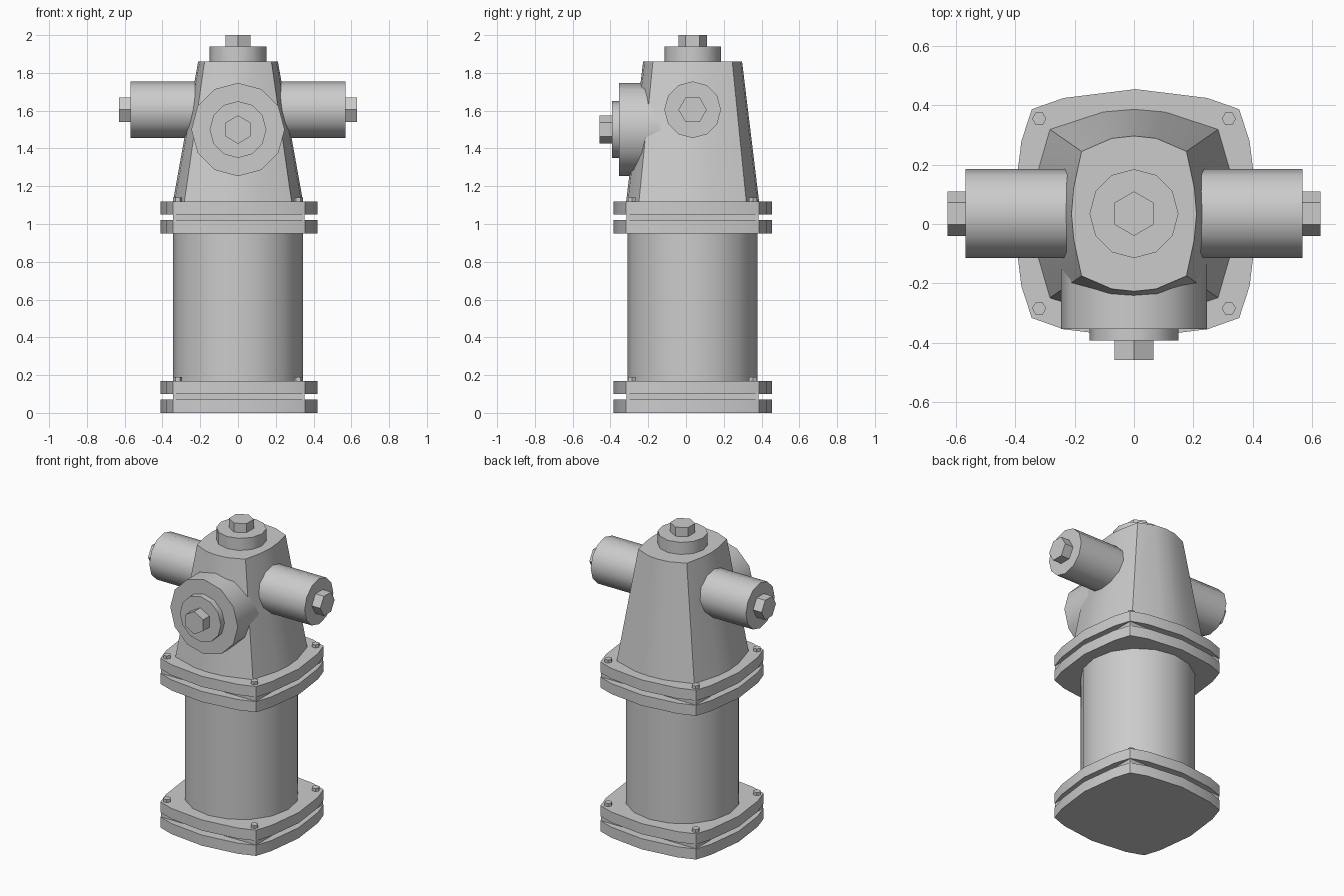
import bpy, bmesh, math
from mathutils import Matrix, Vector

old = bpy.data.objects.get("Cube")
if old:
    bpy.data.objects.remove(old, do_unlink=True)

CY = 0.035  # depth of the main axis

grey = bpy.data.materials.new("cast_grey")
grey.use_nodes = True
grey.diffuse_color = (0.6, 0.6, 0.6, 1)
grey.node_tree.nodes["Principled BSDF"].inputs["Base Color"].default_value = (0.6, 0.6, 0.6, 1)


def finish(name, bm):
    bmesh.ops.recalc_face_normals(bm, faces=bm.faces)
    mesh = bpy.data.meshes.new(name)
    bm.to_mesh(mesh)
    bm.free()
    mesh.materials.append(grey)
    obj = bpy.data.objects.new(name, mesh)
    bpy.context.collection.objects.link(obj)
    bpy.ops.object.select_all(action='DESELECT')
    obj.select_set(True)
    bpy.context.view_layer.objects.active = obj
    bpy.ops.object.shade_smooth_by_angle(angle=math.radians(31))
    return obj


def prism(name, start, end, radius, sides, turn=0.0):
    """Regular prism between two points."""
    a, b = Vector(start), Vector(end)
    axis = b - a
    rot = Matrix.Identity(4)
    if abs(axis.x) > 0:
        rot = Matrix.Rotation(math.copysign(math.pi / 2, axis.x), 4, 'Y')
    elif abs(axis.y) > 0:
        rot = Matrix.Rotation(-math.copysign(math.pi / 2, axis.y), 4, 'X')
    bm = bmesh.new()
    bmesh.ops.create_cone(bm, cap_ends=True, segments=sides, radius1=radius, radius2=radius,
                          depth=axis.length,
                          matrix=Matrix.Translation((a + b) / 2) @ rot @ Matrix.Rotation(turn, 4, 'Z'))
    return finish(name, bm)


def bulged_square(corner, shoulder, middle):
    """Outline with four sharp corners and bowed sides; arguments are (x, y) half sizes."""
    cx, cy = corner
    (sx, sy), (mx, my) = shoulder, middle
    along_x, along_y = sx, sx * cy / cx
    side_x = mx - (my - sy)
    quarter = [(mx, 0), (side_x, along_y), (cx, cy), (along_x, sy), (0, my)]
    half = quarter + [(-x, y) for x, y in reversed(quarter[:-1])]
    return half + [(x, -y) for x, y in reversed(half[1:-1])]


def loft(name, low, high, z0, z1, cx=0.0):
    """Join two outlines with the same point count and cap both ends."""
    bm = bmesh.new()
    rings = [[bm.verts.new((x + cx, y + CY, z)) for x, y in outline]
             for outline, z in ((low, z0), (high, z1))]
    n = len(low)
    for i in range(n):
        j = (i + 1) % n
        bm.faces.new((rings[0][i], rings[0][j], rings[1][j], rings[1][i]))
    for ring in rings:
        bm.faces.new(ring)
    return finish(name, bm)


# Flanges: two bowed plates around a straight-sided core, with corner bolts
plate = bulged_square((0.35, 0.352), (0.243, 0.39), (0.415, 0.42))
core = [(0.348, 0.35), (-0.348, 0.35), (-0.348, -0.35), (0.348, -0.35)]
for label, z in (("base", 0.0), ("upper", 0.95)):
    loft(label + "_flange_lower_plate", plate, plate, z, z + 0.07, 0.005)
    loft(label + "_flange_core", core, core, z + 0.06, z + 0.11, 0.005)
    loft(label + "_flange_upper_plate", plate, plate, z + 0.1, z + 0.17, 0.005)
    for sx, side in ((1, "left"), (-1, "right")):
        for sy, end in ((1, "back"), (-1, "front")):
            x, y = 0.32 * sx, CY + 0.32 * sy
            prism(f"{label}_bolt_{end}_{side}", (x, y, z + 0.16), (x, y, z + 0.19),
                  0.024, 6, math.pi / 6)

# Barrel
prism("barrel", (0, CY, 0.16), (0, CY, 0.96), 0.344, 16)

# Tapered bonnet with sharp corners
bonnet_low = bulged_square((0.285, 0.285), (0.105, 0.344), (0.346, 0.353))
bonnet_high = bulged_square((0.177, 0.21), (0.075, 0.254), (0.211, 0.262))
loft("bonnet", bonnet_low, bonnet_high, 1.11, 1.86)

# Top cap and nut
prism("top_cap", (0, CY, 1.85), (0, CY, 1.94), 0.15, 12)
prism("top_nut", (0, CY, 1.93), (0, CY, 2.0), 0.075, 6)

# Side outlets
for s, side in ((1, "left"), (-1, "right")):
    prism(side + "_outlet", (0.1 * s, CY, 1.605), (0.568 * s, CY, 1.605), 0.15, 12)
    prism(side + "_outlet_nut", (0.55 * s, CY, 1.605), (0.63 * s, CY, 1.605), 0.075, 6)

# Front outlet
prism("front_outlet", (0, 0, 1.5), (0, -0.355, 1.5), 0.247, 12)
prism("front_outlet_cap", (0, -0.34, 1.5), (0, -0.393, 1.5), 0.15, 12)
prism("front_outlet_nut", (0, -0.38, 1.5), (0, -0.458, 1.5), 0.075, 6)
